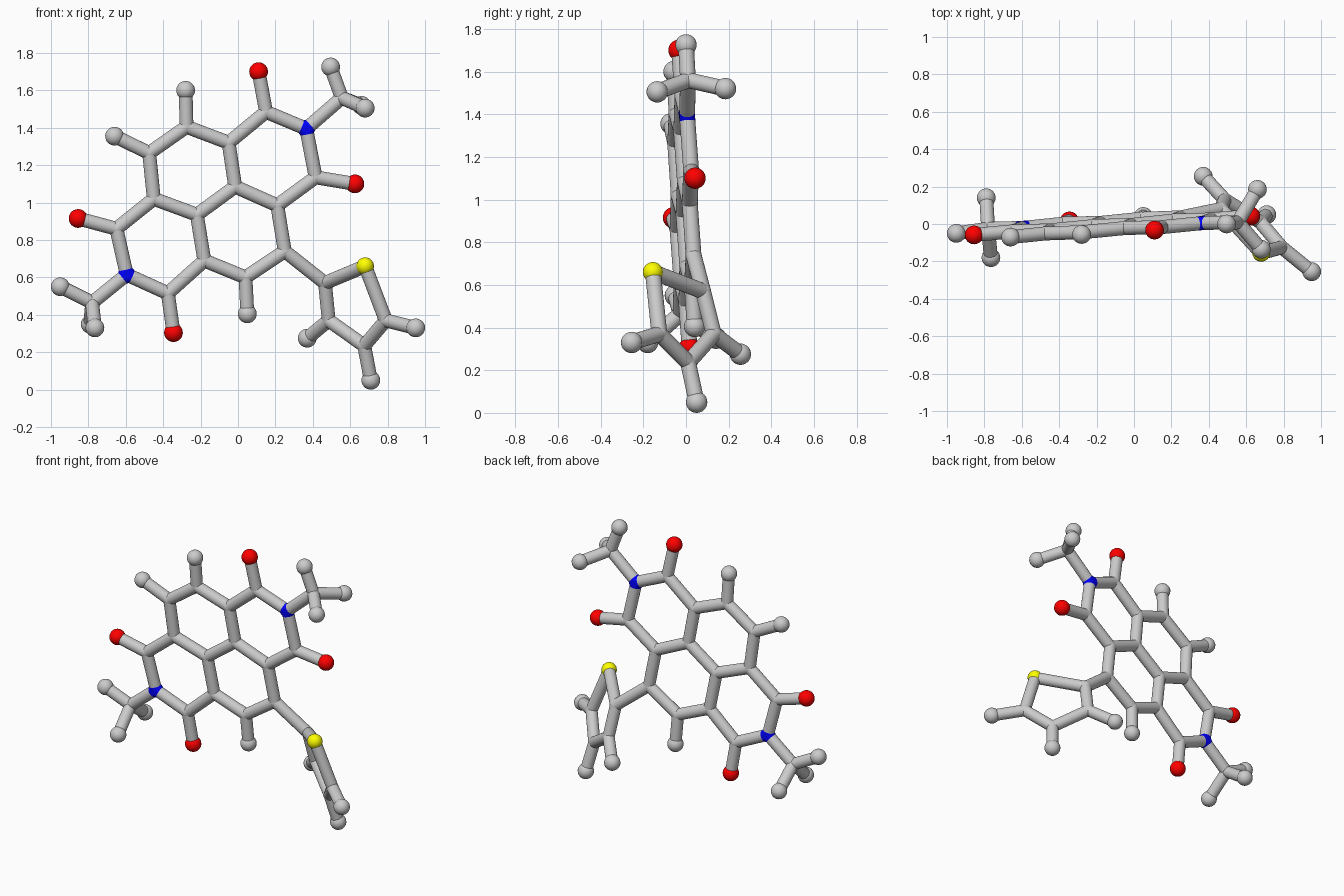
import bpy, bmesh
from mathutils import Vector

if "Cube" in bpy.data.objects:
    bpy.data.objects.remove(bpy.data.objects["Cube"])

R_BOND, R_BALL, R_JOINT = 0.037, 0.05, 0.038
N_GAP = 0.029


def flat(x, z):
    """Point on the slightly tilted plane of the fused rings."""
    return Vector((x, 0.061 + 0.0755 * x - 0.06 * z, z))


# atoms of the flat fused rings and their side groups
A = {k: flat(*p) for k, p in {
    "C1": (-.275, 1.405), "C2": (-.475, 1.265), "C3": (-.45, 1.02),
    "C4": (-.22, .935), "C5": (-.015, 1.085), "C6": (-.05, 1.32),
    "C7": (.21, .985), "C8": (.25, .74), "C9": (.04, .6), "C10": (-.18, .69),
    "I1": (.15, 1.485), "N1": (.365, 1.395), "I2": (.415, 1.135),
    "I3": (-.65, .86), "N2": (-.595, .615), "I4": (-.375, .515),
    "O1": (.11, 1.70), "O2": (.625, 1.10), "O3": (-.855, .915), "O4": (-.345, .305),
    "H1": (-.28, 1.60), "H2": (-.66, 1.355), "H3": (.05, .405),
    "M1": (.555, 1.56), "M2": (-.78, .465)}.items()}
# atoms of the two methyl groups and the twisted five-sided ring
A.update({k: Vector(p) for k, p in {
    "H4": (.495, 0, 1.725), "H5": (.68, -.135, 1.505), "H6": (.66, .185, 1.52),
    "H7": (-.95, -.05, .55), "H8": (-.765, -.18, .33), "H9": (-.79, .14, .35),
    "T1": (.465, .08, .57), "S1": (.68, -.155, .66), "T2": (.79, -.125, .37),
    "T3": (.675, .01, .235), "T4": (.485, .13, .37),
    "H10": (.95, -.255, .33), "H11": (.71, .05, .05), "H12": (.37, .255, .275)}.items()})

# bonds as chains of atom names
CHAINS = ["C1 C2 C3 C4 C5 C6 C1", "C5 C7 C8 C9 C10 C4",
          "C6 I1 N1 I2 C7", "C3 I3 N2 I4 C10",
          "I1 O1", "I2 O2", "I3 O3", "I4 O4", "C1 H1", "C2 H2", "C9 H3",
          "N1 M1 H4", "H5 M1 H6", "N2 M2 H7", "H8 M2 H9",
          "C8 T1 S1 T2 T3 T4 T1", "T2 H10", "T3 H11", "T4 H12"]
BONDS = [pair for c in CHAINS for pair in zip(c.split(), c.split()[1:])]


def ring(bm, centre, axis, n=24):
    rot = axis.to_track_quat('Z', 'Y').to_matrix().to_4x4()
    rot.translation = centre
    return bmesh.ops.create_circle(bm, segments=n, radius=R_BOND, matrix=rot)["verts"]


def rod(bm, a, b):
    d = b - a
    m = d.to_track_quat('Z', 'Y').to_matrix().to_4x4()
    m.translation = (a + b) / 2
    bmesh.ops.create_cone(bm, cap_ends=True, segments=24, radius1=R_BOND,
                          radius2=R_BOND, depth=d.length, matrix=m)


def ball(bm, p, r):
    new = bmesh.ops.create_uvsphere(bm, u_segments=24, v_segments=16, radius=r)["verts"]
    bmesh.ops.translate(bm, verts=new, vec=p)


def finish(bm, name, colour=None):
    bmesh.ops.recalc_face_normals(bm, faces=bm.faces)
    me = bpy.data.meshes.new(name)
    bm.to_mesh(me)
    bm.free()
    ob = bpy.data.objects.new(name, me)
    bpy.context.collection.objects.link(ob)
    if colour:
        mat = bpy.data.materials.new(name + "_colour")
        mat.diffuse_color = (*colour, 1)
        mat.use_nodes = True
        mat.node_tree.nodes["Principled BSDF"].inputs["Base Color"].default_value = mat.diffuse_color
        me.materials.append(mat)
    bpy.ops.object.select_all(action='DESELECT')
    ob.select_set(True)
    bpy.context.view_layer.objects.active = ob
    bpy.ops.object.shade_smooth_by_angle()


# grey rods with rounded joints; rods stop just short of nitrogen
bm = bmesh.new()
for i, j in BONDS:
    a, b = A[i].copy(), A[j].copy()
    d = (b - a).normalized()
    if i[0] == "N":
        a += d * N_GAP
    if j[0] == "N":
        b -= d * N_GAP
    rod(bm, a, b)
for k, p in A.items():
    if k[0] in "CIMT":
        ball(bm, p, R_JOINT)
finish(bm, "bond_frame")

# end balls grouped by element
for letter, name, colour in (("H", "hydrogen_balls", None),
                             ("O", "oxygen_balls", (1, 0, 0)),
                             ("S", "sulfur_ball", (1, 1, 0))):
    bm = bmesh.new()
    for k, p in A.items():
        if k[0] == letter:
            ball(bm, p, 0.047 if letter == "S" else R_BALL)
    finish(bm, name, colour)

# blue nitrogen joints: hull between the three rod ends
for n, name in (("N1", "upper_nitrogen_joint"), ("N2", "lower_nitrogen_joint")):
    bm = bmesh.new()
    for pair in BONDS:
        if n in pair:
            other = pair[0] if pair[1] == n else pair[1]
            d = (A[other] - A[n]).normalized()
            ring(bm, A[n] + d * N_GAP, d)
    hull = bmesh.ops.convex_hull(bm, input=bm.verts)
    junk = [g for g in hull["geom_interior"] if isinstance(g, bmesh.types.BMVert)]
    bmesh.ops.delete(bm, geom=junk, context='VERTS')
    finish(bm, name, (0, 0, 1))
